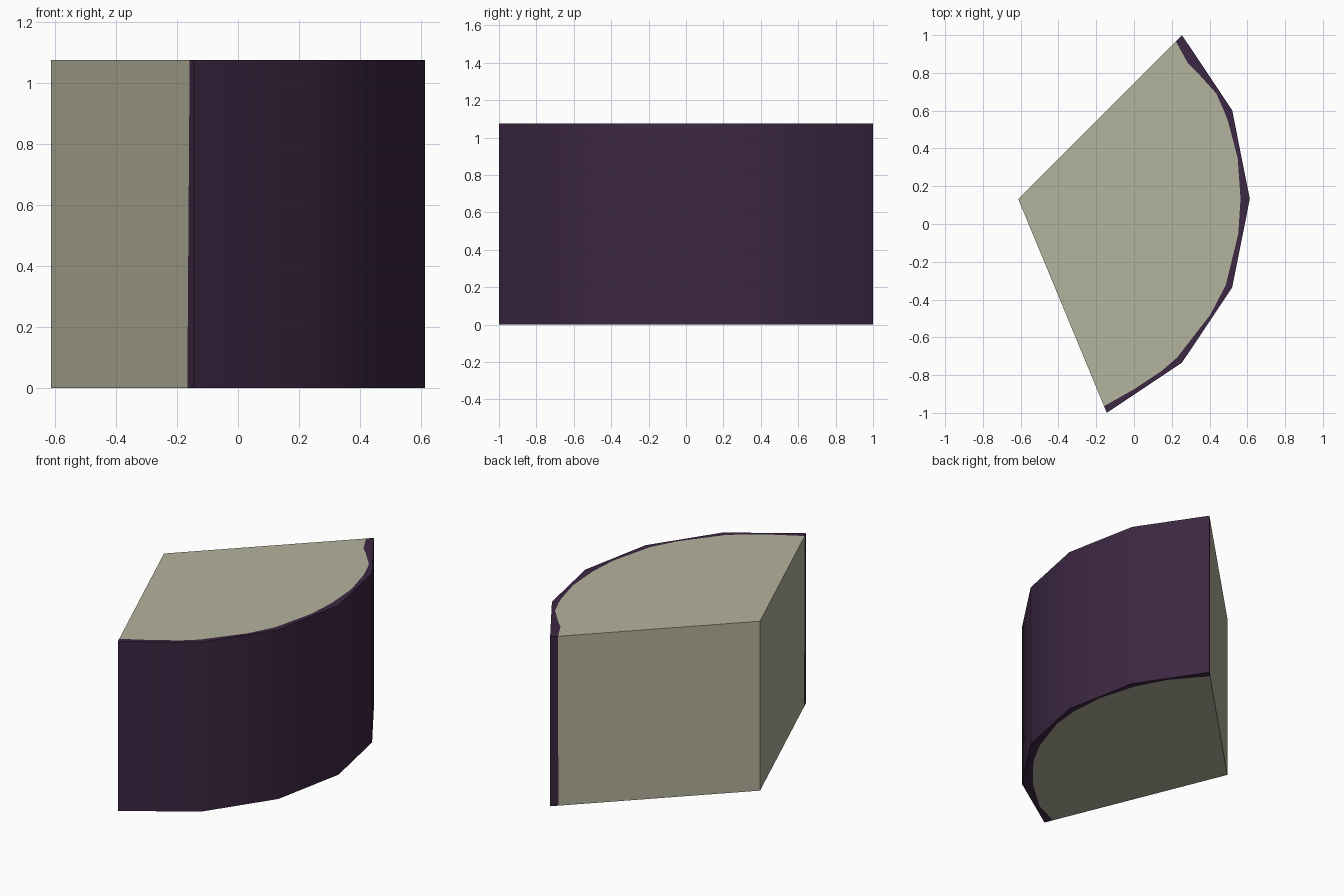
import bpy, bmesh, math

if "Cube" in bpy.data.objects:
    bpy.data.objects.remove(bpy.data.objects["Cube"])

R = 1.2262              # wedge radius
H = 1.075               # wedge height
AX, AY = -R / 2, 0.133  # tip of the wedge
STEP = 22.5
ANGLES = [-67.5 + STEP * i for i in range(6)]

# Wavy paste/rind boundary: (angle, radius), on the top and bottom faces
TOP = [(-67.5, 1.188), (-58.5, 1.18), (-50, 1.186), (-45, 1.189), (-31, 1.188),
       (-22.5, 1.19), (-9, 1.18), (0, 1.177), (10.5, 1.182), (20, 1.184),
       (28, 1.188), (35.5, 1.16), (38.5, 1.15), (45, 1.18)]
BOTTOM = [(-67.5, 1.168), (-58.5, 1.178), (-45, 1.162), (-32, 1.165),
          (-22.5, 1.17), (-9, 1.182), (0, 1.185), (10.5, 1.187),
          (22.5, 1.187), (33, 1.185), (45, 1.178)]


def radius_at(profile, a):
    for (a0, r0), (a1, r1) in zip(profile, profile[1:]):
        if a <= a1:
            return r0 + (r1 - r0) * (a - a0) / (a1 - a0)
    return profile[-1][1]


def material(name, colour):
    m = bpy.data.materials.new(name)
    m.diffuse_color = (*colour, 1)
    m.use_nodes = True
    m.node_tree.nodes["Principled BSDF"].inputs["Base Color"].default_value = m.diffuse_color
    return m


bm = bmesh.new()


def vert(a, r, z):
    t = math.radians(a)
    return bm.verts.new((AX + r * math.cos(t), AY + r * math.sin(t), z))


def face(verts, mat):
    f = bm.faces.new(verts)
    f.material_index = mat
    f.smooth = False
    return f


# Top and bottom faces: pale fan inside, dark rind strip outside
def cap(profile, z):
    tip = bm.verts.new((AX, AY, z))
    outer = [vert(a, R, z) for a in ANGLES]
    angles = sorted({a for a, _ in profile} | set(ANGLES))
    inner = [vert(a, radius_at(profile, a), z) for a in angles]
    for p, q in zip(inner, inner[1:]):
        face([tip, p, q], 0)
    for i in range(5):
        lo, hi = angles.index(ANGLES[i]), angles.index(ANGLES[i + 1])
        face([outer[i], outer[i + 1]] + inner[lo:hi + 1][::-1], 1)
    return tip, inner, outer


t_tip, t_in, t_out = cap(TOP, H)
b_tip, b_in, b_out = cap(BOTTOM, 0)

# Curved rind wall
for i in range(5):
    face([b_out[i], b_out[i + 1], t_out[i + 1], t_out[i]], 1).smooth = True

# Two cut sides, each with the rind showing at its outer edge
for k in (0, -1):
    face([b_tip, b_in[k], t_in[k], t_tip], 0)
    face([b_in[k], b_out[k], t_out[k], t_in[k]], 1)

bmesh.ops.recalc_face_normals(bm, faces=bm.faces[:])

# Keep the corners crisp, the curved wall smooth
for e in bm.edges:
    e.smooth = all(f.smooth for f in e.link_faces)

mesh = bpy.data.meshes.new("cheese_wedge")
bm.to_mesh(mesh)
bm.free()
mesh.materials.append(material("pale cheese", (0.456, 0.451, 0.337)))
mesh.materials.append(material("dark purple rind", (0.046, 0.020, 0.056)))
obj = bpy.data.objects.new("cheese_wedge", mesh)
bpy.context.collection.objects.link(obj)
